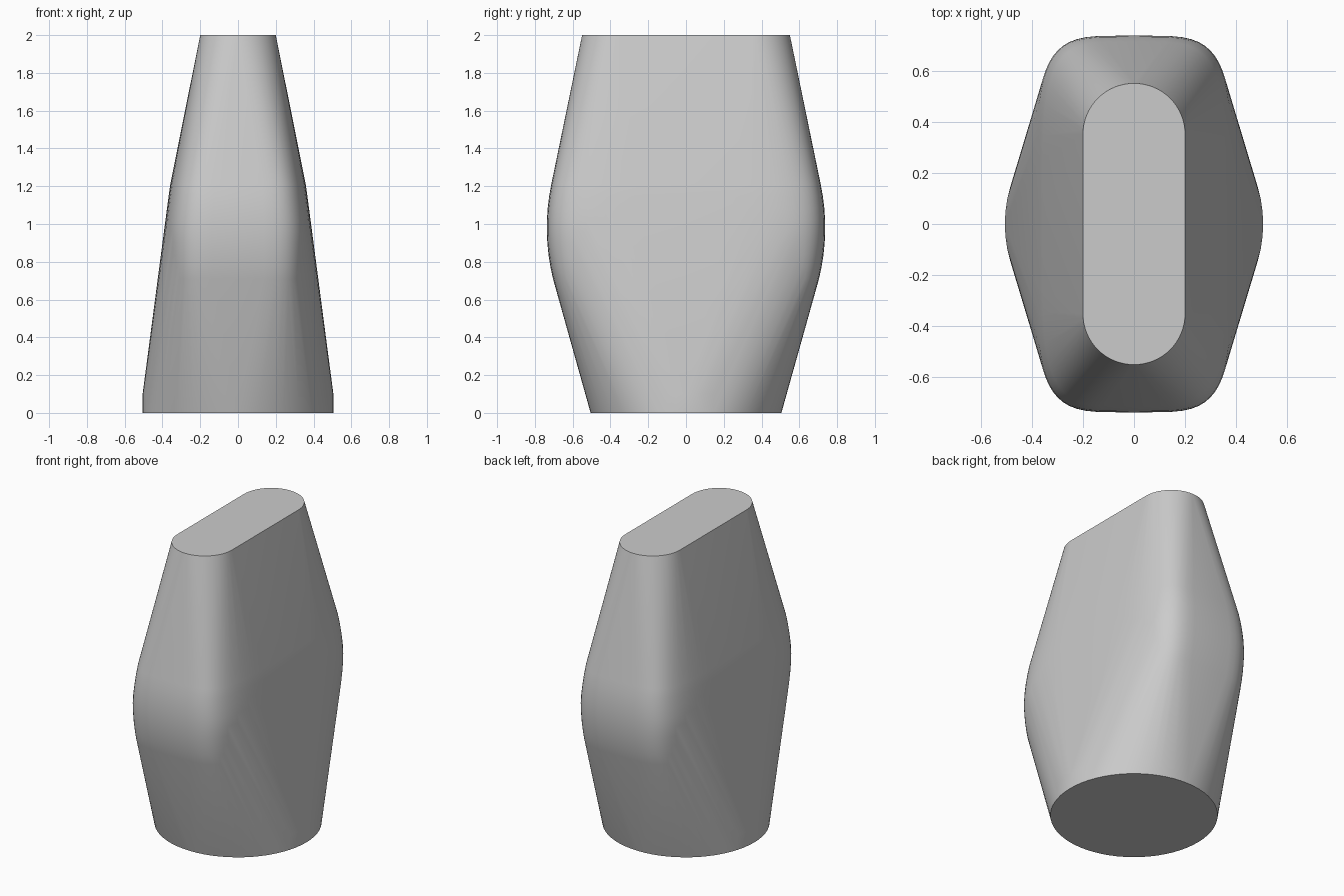
import bpy
import bmesh
from math import pi, sin, cos, copysign, radians

default_cube = bpy.data.objects.get("Cube")
if default_cube:
    bpy.data.objects.remove(default_cube, do_unlink=True)

STEPS = 64


def oval(rx, ry, z, power=2.0):
    """Closed superellipse section at height z."""
    def bend(v):
        return copysign(abs(v) ** (2 / power), v) if abs(v) > 1e-6 else 0.0
    angles = [2 * pi * i / STEPS for i in range(STEPS)]
    return [(rx * bend(cos(a)), ry * bend(sin(a)), z) for a in angles]


def stadium(radius, half_length, z):
    """Slot-shaped section with round ends along y."""
    offset = half_length - radius
    half = [pi * i / 32 for i in range(33)]
    return [(s * radius * cos(a), s * (offset + radius * sin(a)), z)
            for s in (1, -1) for a in half]


# Round foot and slot-shaped top
points = oval(0.505, 0.505, 0) + oval(0.505, 0.505, 0.1) + stadium(0.2, 0.55, 2)

# Bulging rounded-box waist
for i in range(9):
    d = -0.27 + i * 0.0625
    rx = 0.387 - 0.10 * max(d, 0) - 0.10 * d * d
    ry = 0.737 - 0.45 * d * d
    points += oval(rx, ry, 0.98 + d, 4.5)

# Body skinned tightly over the sections
bm = bmesh.new()
for p in points:
    bm.verts.new(p)
hull = bmesh.ops.convex_hull(bm, input=bm.verts[:])
spare = {g for key in ("geom_interior", "geom_unused") for g in hull[key]
         if isinstance(g, bmesh.types.BMVert)}
bmesh.ops.delete(bm, geom=[v for v in spare if v.is_valid], context='VERTS')
bmesh.ops.dissolve_limit(bm, angle_limit=radians(0.1),
                         verts=bm.verts[:], edges=bm.edges[:])
bmesh.ops.recalc_face_normals(bm, faces=bm.faces[:])
mesh = bpy.data.meshes.new("body")
bm.to_mesh(mesh)
bm.free()
body = bpy.data.objects.new("body", mesh)
bpy.context.collection.objects.link(body)

# Plain grey
grey = bpy.data.materials.new("grey")
grey.use_nodes = True
colour = (0.6, 0.6, 0.6, 1)
grey.diffuse_color = colour
for node in grey.node_tree.nodes:
    if node.type == 'BSDF_PRINCIPLED':
        node.inputs["Base Color"].default_value = colour
mesh.materials.append(grey)

# Smooth sides, crisp rims
bpy.ops.object.select_all(action='DESELECT')
body.select_set(True)
bpy.context.view_layer.objects.active = body
bpy.ops.object.shade_smooth_by_angle(angle=radians(35))
